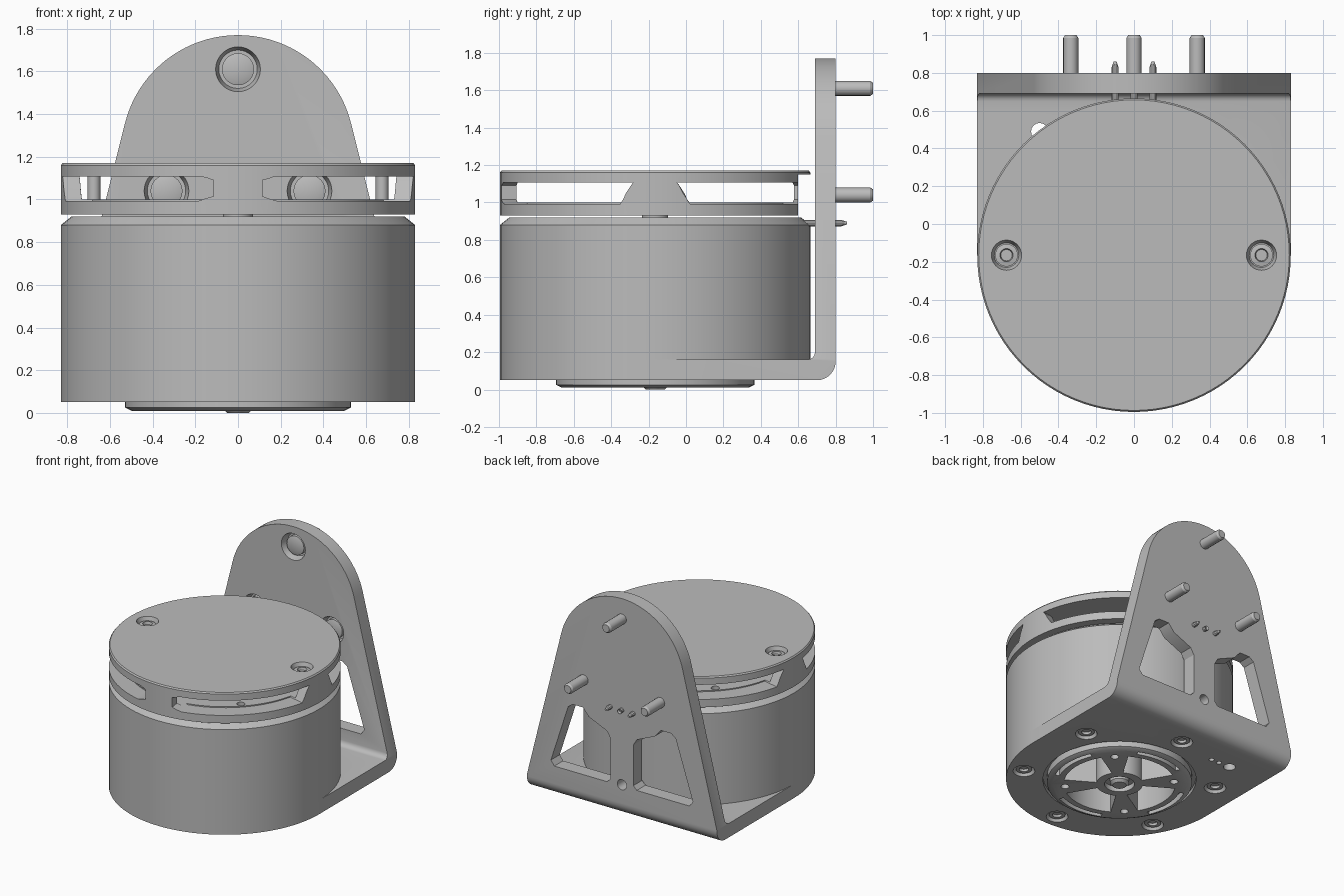
import bpy, bmesh
from math import sin, cos, pi, radians

cube = bpy.data.objects.get("Cube")
if cube:
    bpy.data.objects.remove(cube, do_unlink=True)

metal = bpy.data.materials.new("grey metal")
metal.use_nodes = True
GREY = (0.5, 0.5, 0.5, 1)
metal.diffuse_color = GREY
metal.node_tree.nodes["Principled BSDF"].inputs["Base Color"].default_value = GREY

CY = -0.165   # motor axis
R = 0.83      # motor radius


def loft(name, rings, closed=False):
    """Skin a list of equal rings of 3D points, capped unless closed."""
    bm = bmesh.new()
    vs = [[bm.verts.new(p) for p in ring] for ring in rings]
    n = len(vs[0])
    pairs = list(zip(vs, vs[1:]))
    if closed:
        pairs.append((vs[-1], vs[0]))
    else:
        bm.faces.new(vs[0])
        bm.faces.new(vs[-1])
    for a, b in pairs:
        for i in range(n):
            j = (i + 1) % n
            bm.faces.new((a[i], a[j], b[j], b[i]))
    bmesh.ops.recalc_face_normals(bm, faces=bm.faces)
    mesh = bpy.data.meshes.new(name)
    bm.to_mesh(mesh)
    bm.free()
    mesh.materials.append(metal)
    ob = bpy.data.objects.new(name, mesh)
    bpy.context.collection.objects.link(ob)
    return ob


def place(axis, u, v, w):
    return {"x": (w, u, v), "y": (u, w, v), "z": (u, v, w)}[axis]


def prism(name, axis, pts, lo, hi):
    return loft(name, [[place(axis, u, v, w) for u, v in pts] for w in (lo, hi)])


def lathe(name, profile, u=0, v=CY, axis="z", n=32, closed=False):
    """Turn (radius, height) pairs around an axis through (u, v)."""
    return loft(name, [[place(axis, u + r * cos(2 * pi * i / n), v + r * sin(2 * pi * i / n), h)
                        for i in range(n)] for r, h in profile], closed)


def sector(name, r0, r1, levels, n=14):
    """Ring segment; levels are (height, start angle, end angle)."""
    rings = []
    for z, a0, a1 in levels:
        angs = [radians(a0 + (a1 - a0) * i / n) for i in range(n + 1)]
        outline = [(r1, a) for a in angs] + [(r0, a) for a in reversed(angs)]
        rings.append([(r * cos(a), CY + r * sin(a), z) for r, a in outline])
    return loft(name, rings)


def combine(ob, tool, op="DIFFERENCE"):
    mod = ob.modifiers.new("cut", "BOOLEAN")
    mod.operation, mod.object, mod.solver = op, tool, "EXACT"
    bpy.context.view_layer.objects.active = ob
    bpy.ops.object.modifier_apply(modifier=mod.name)
    bpy.data.objects.remove(tool, do_unlink=True)


def arc(cx, cy, r, a0, a1, n):
    return [(cx + r * cos(radians(a0 + (a1 - a0) * i / n)),
             cy + r * sin(radians(a0 + (a1 - a0) * i / n))) for i in range(n + 1)]


def polar(r, deg):
    return r * cos(radians(deg)), CY + r * sin(radians(deg))


# L-shaped bracket: bent strip trimmed by its front and top outlines
bend = [(-1.2, 0.05)] + arc(0.7, 0.15, 0.1, -90, 0, 8) + [(0.8, 1.9), (0.69, 1.9)]
bend += arc(0.65, 0.2, 0.04, 0, -90, 4) + [(-1.2, 0.16)]
bracket = prism("bracket", "x", bend, -1, 1)
front = [(-R, 0), (R, 0), (R, 0.16)] + arc(0, 1.224, 0.546, 13.5, 166.5, 40) + [(-R, 0.16)]
combine(bracket, prism("trim", "y", front, -2, 2), "INTERSECT")
plan = arc(0, CY, R, 180, 360, 48) + [(R, 0.9), (-R, 0.9)]
combine(bracket, prism("trim", "z", plan, -1, 3), "INTERSECT")

# Bracket windows and openings
window = [(0.1, 0.32), (0.13, 0.29), (0.59, 0.29), (0.62, 0.33), (0.47, 0.79),
          (0.43, 0.82), (0.34, 0.82), (0.29, 0.76), (0.13, 0.69), (0.1, 0.64)]
for s in (-1, 1):
    combine(bracket, prism("cut", "y", [(s * x, z) for x, z in window], 0.5, 1))
combine(bracket, lathe("cut", [(0.04, 0.5), (0.04, 1)], 0, 0.3, "y"))
combine(bracket, lathe("cut", [(0.56, -0.1), (0.56, 0.5)], n=64))
for x, r in ((-0.33, 0.02), (-0.4, 0.02), (-0.5, 0.045)):
    combine(bracket, lathe("cut", [(r, -0.1), (r, 0.5)], x, 0.49, n=16))

# Bolts through the upright plate, heads sunk in the front
for i, (x, z) in enumerate(((0, 1.61), (-0.335, 1.04), (0.335, 1.04))):
    combine(bracket, lathe("cut", [(0.105, 0.6), (0.105, 0.69), (0.09, 0.75)], x, z, "y"))
    lathe(f"plate_bolt_{i}", [(0.04, 0.74), (0.04, 0.985), (0.03, 1.0)], x, z, "y", 16)
    lathe(f"plate_bolt_head_{i}", [(0.045, 0.705), (0.075, 0.715), (0.075, 0.76)], x, z, "y", 24)

# Countersunk screws under the base
for i in range(6):
    x, y = polar(0.71, 30 + 60 * i)
    combine(bracket, lathe("cut", [(0.08, 0), (0.08, 0.05), (0.06, 0.1)], x, y))
    lathe(f"base_screw_{i}", [(0.035, 0.085), (0.035, 0.065), (0.06, 0.065), (0.06, 0.12)], x, y, n=24)

# Lead wires poking through the plate
for i, x in enumerate((-0.1, 0, 0.1)):
    lathe(f"lead_wire_{i}", [(0.018, 0.6), (0.018, 0.83), (0.008, 0.86 if x else 0.82)], x, 0.89, "y", 10)

# Hollow motor can with chamfered shoulder
lathe("motor_can", [(R, 0.15), (R, 0.88), (0.78, 0.92), (0.62, 0.92), (0.62, 0.86),
                    (0.74, 0.82), (0.74, 0.15)], n=96, closed=True)
lathe("stator_core", [(0.6, 0.35), (0.6, 0.84)], n=48)

# Bottom wheel with four openings between spokes
wheel = lathe("bottom_wheel", [(0.5, 0.01), (0.53, 0.025), (0.53, 0.08), (0.565, 0.08), (0.565, 0.3)], n=64)
for k in range(4):
    a = 90 * k
    combine(wheel, sector("cut", 0.17, 0.41, [(-0.1, a - 31, a + 31), (0.5, a - 31, a + 31)]))
    x, y = polar(0.4, a + 45)
    combine(wheel, lathe("cut", [(0.03, -0.1), (0.03, 0.5)], x, y, n=16))
    combine(wheel, sector("cut", 0.455, 0.49, [(-0.1, a - 24, a + 24), (0.06, a - 24, a + 24)]))
combine(wheel, lathe("cut", [(0.11, -0.1), (0.11, 0.05)]))
lathe("shaft", [(0.05, 0.0), (0.07, 0.02), (0.07, 1.13)])

# Vented top cap: drum, inner chamber, four side vents, floor openings
cap = lathe("top_cap", [(R, 0.93), (R, 1.16), (R - 0.008, 1.17)], n=96)
combine(cap, lathe("cut", [(0.75, 1.0), (0.75, 1.11)], n=96))
for k in range(4):
    flip = k % 2
    # vents run from the narrow front/back posts to the wide side posts
    ends = [(0.992, 13, 77), (1.015, 12, 82), (1.09, 9, 82), (1.108, 8, 78)]
    base = 90 * k
    lv = [(z, base + 90 - b, base + 90 - a) if flip else (z, base + a, base + b) for z, a, b in ends]
    combine(cap, sector("cut", 0.7, 0.95, lv))
    mid = base + 45
    combine(cap, sector("cut", 0.2, 0.58, [(0.85, mid - 30, mid + 30), (1.05, mid - 30, mid + 30)]))
    x, y = polar(0.66, mid)
    combine(cap, lathe("cut", [(0.03, 0.85), (0.03, 1.05)], x, y, n=16))
# Flat at the rear under the top lip
combine(cap, prism("cut", "z", [(-1, 0.6), (1, 0.6), (1, 1), (-1, 1)], 0.8, 1.15))

# Cap screws with sunken heads
for side, x in (("right", -0.675), ("left", 0.675)):
    combine(cap, lathe("cut", [(0.08, 1.3), (0.08, 1.17), (0.065, 1.125)], x, CY))
    lathe(f"cap_screw_{side}", [(0.03, 0.95), (0.03, 1.11), (0.06, 1.115), (0.06, 1.145),
                                (0.035, 1.15), (0.03, 1.13)], x, CY, n=24)

# Smooth round walls, sharp edges
for ob in bpy.context.scene.objects:
    ob.select_set(ob.type == "MESH")
bpy.context.view_layer.objects.active = bracket
bpy.ops.object.shade_smooth_by_angle(angle=radians(30))
